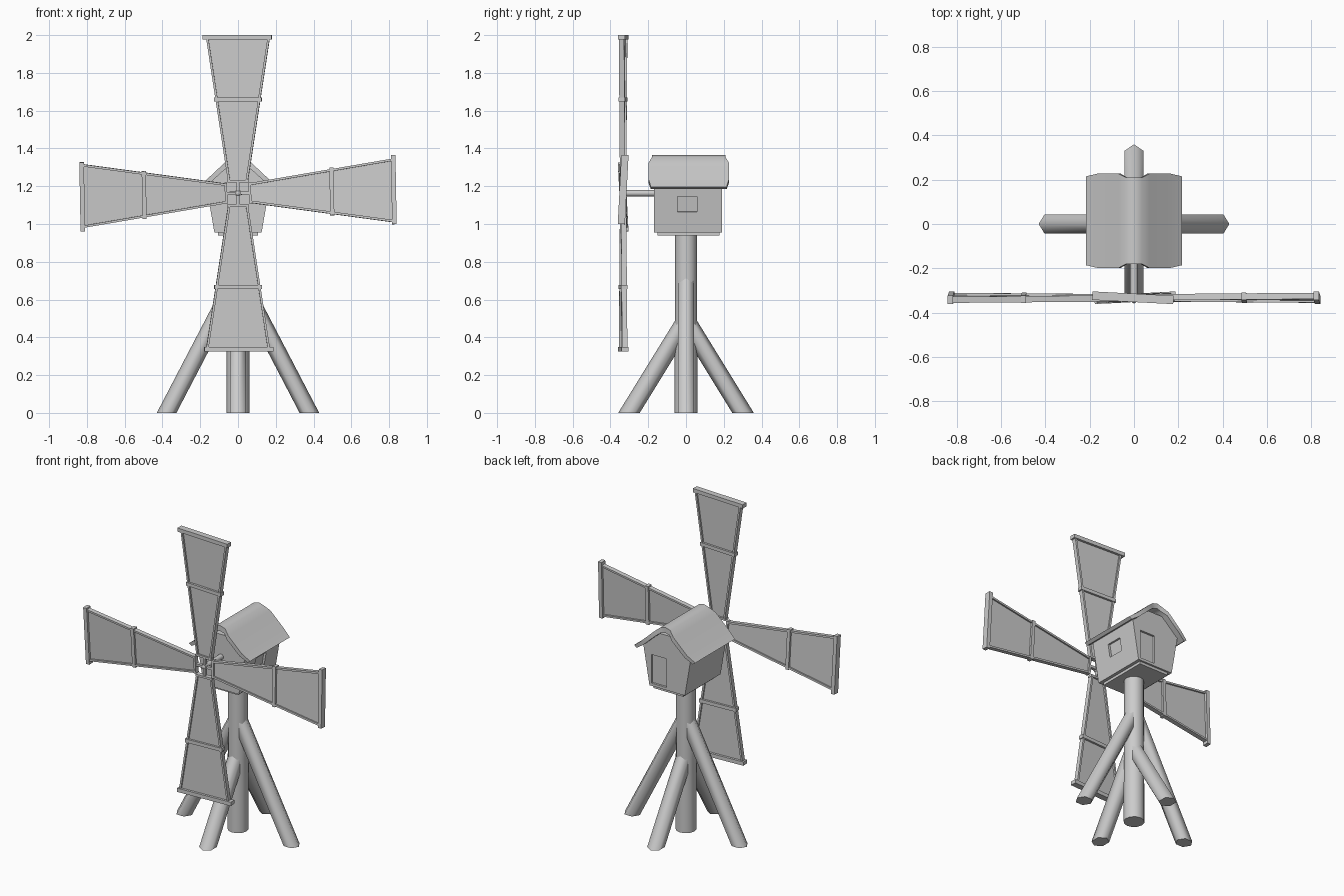
import bpy, bmesh
from math import radians, sin, cos, pi
from mathutils import Matrix, Vector

if "Cube" in bpy.data.objects:
    bpy.data.objects.remove(bpy.data.objects["Cube"])

def make(name, bm, smooth=False):
    bmesh.ops.recalc_face_normals(bm, faces=bm.faces)
    me = bpy.data.meshes.new(name)
    bm.to_mesh(me)
    bm.free()
    ob = bpy.data.objects.new(name, me)
    bpy.context.collection.objects.link(ob)
    if smooth:
        bpy.ops.object.select_all(action='DESELECT')
        ob.select_set(True)
        bpy.context.view_layer.objects.active = ob
        bpy.ops.object.shade_smooth_by_angle(angle=radians(62))
    return ob

def loft(bm, rings):
    """Skin closed rings of points and cap both ends."""
    vs = [[bm.verts.new(p) for p in r] for r in rings]
    n = len(vs[0])
    for a, b in zip(vs, vs[1:]):
        for i in range(n):
            bm.faces.new((a[i], a[(i + 1) % n], b[(i + 1) % n], b[i]))
    bm.faces.new(vs[0][::-1])
    bm.faces.new(vs[-1])

def box(bm, lo, hi, mat=Matrix()):
    lo, hi = Vector(lo), Vector(hi)
    m = mat @ Matrix.Translation((lo + hi) / 2) @ Matrix.Diagonal((*(hi - lo), 1))
    bmesh.ops.create_cube(bm, size=1, matrix=m)

def ring(cx, cy, z, rx, ry, n, phase=0):
    return [(cx + rx * cos(phase + 2 * pi * i / n),
             cy + ry * sin(phase + 2 * pi * i / n), z) for i in range(n)]

# Central post
bm = bmesh.new()
loft(bm, [ring(0, 0, 0, .061, .061, 12), ring(0, 0, .945, .058, .058, 12)])
make("post", bm, True)

# Slanted hexagonal legs, the side pair joining higher than the front and back pair
for s, side, end in ((1, "right", "back"), (-1, "left", "front")):
    bm = bmesh.new()
    loft(bm, [ring(s * .378, 0, 0, .052, .049, 6), ring(0, 0, .725, .052, .049, 6)])
    make(side + "_leg", bm, True)
    bm = bmesh.new()
    loft(bm, [ring(0, s * .302, 0, .049, .057, 6, pi / 2),
              ring(0, 0, .49, .049, .057, 6, pi / 2)])
    make(end + "_leg", bm, True)

# Cabin with flared walls and a gable
prof = [(-.125, .955), (.125, .955), (.168, 1.205), (.05, 1.305), (-.05, 1.305), (-.168, 1.205)]
bm = bmesh.new()
loft(bm, [[(x, y, z) for x, z in prof] for y in (-.17, .19)])
cabin = make("cabin", bm)

# Recessed window (right wall) and door (back wall)
wall = Matrix.Translation((.151, .007, 1.105)) @ Matrix.Rotation(radians(9.8), 4, 'Y')
for lo, hi, mat in (((-.015, -.052, -.041), (.05, .052, .041), wall),
                    ((.005, .177, .972), (.112, .25, 1.155), Matrix())):
    bm = bmesh.new()
    box(bm, lo, hi, mat)
    cut = make("cutter", bm)
    cut.hide_render = True
    mod = cabin.modifiers.new("opening", 'BOOLEAN')
    mod.operation, mod.object, mod.solver = 'DIFFERENCE', cut, 'EXACT'
    bpy.context.view_layer.objects.active = cabin
    bpy.ops.object.modifier_apply(modifier=mod.name)
    bpy.data.objects.remove(cut)

# Floor plate
bm = bmesh.new()
box(bm, (-.105, -.15, .938), (.105, .178, .96))
make("floor_plate", bm)

# Rounded roof shell
half = [(.216, 1.197), (.165, 1.236), (.07, 1.325), (.035, 1.354)]
outer = half + [(0, 1.365)] + [(-x, z) for x, z in half[::-1]]
under = [(.198, 1.184), (.15, 1.216), (.06, 1.298), (.03, 1.322)]
inner = under + [(0, 1.33)] + [(-x, z) for x, z in under[::-1]]
bm = bmesh.new()
rings = []
for (x, z), (u, w) in zip(outer, inner):
    inset = .012 if abs(x) > .2 else (.018 if z > 1.35 else 0)   # softened gable corners
    a, b = -.198 + inset, .227 - inset
    rings.append([(x, a, z), (x, b, z), (u, b, w), (u, a, w)])
loft(bm, rings)
make("roof", bm, True)

# Axle and hub
HUB = Vector((0, -.333, 1.163))
bm = bmesh.new()
bmesh.ops.create_cone(bm, cap_ends=True, segments=12, radius1=.017, radius2=.017, depth=.19,
                      matrix=Matrix.Translation((0, -.25, HUB.z)) @ Matrix.Rotation(pi / 2, 4, 'X'))
make("axle", bm, True)
bm = bmesh.new()
bmesh.ops.create_uvsphere(bm, u_segments=12, v_segments=8, radius=.018, matrix=Matrix.Translation(HUB))
make("hub", bm, True)

# Four sails: panel, edge rails, cross bars and a short spar to the hub
R0, R1, W0, W1 = .06, .83, .052, .17

def sail(name, angle):
    bm = bmesh.new()
    def plank(x0, x1, xt0, xt1, d):
        loft(bm, [[(a, -d, z), (b, -d, z), (b, d, z), (a, d, z)]
                  for a, b, z in ((x0, x1, R0), (xt0, xt1, R1))])
    plank(-W0, W0, -W1, W1, .004)
    for s in (-1, 1):
        plank(s * (W0 - .012), s * W0, s * (W1 - .012), s * W1, .014)
    box(bm, (-.188, -.019, .813), (.178, .019, .837))
    box(bm, (-.126, -.017, .486), (.126, .017, .508))
    box(bm, (-.056, -.015, .057), (.056, .015, .07))
    box(bm, (-.008, -.01, 0), (.008, .01, .06))
    m = (Matrix.Translation(HUB) @ Matrix.Rotation(radians(angle), 4, 'Y')
         @ Matrix.Rotation(radians(-3), 4, 'Z'))
    bmesh.ops.transform(bm, matrix=m, verts=bm.verts)
    make(name, bm)

for name, angle in (("top_sail", 0), ("right_sail", 89), ("bottom_sail", 180), ("left_sail", 269)):
    # the lower sail is mirrored so its long bar end stays on the left
    sail(name, angle)
